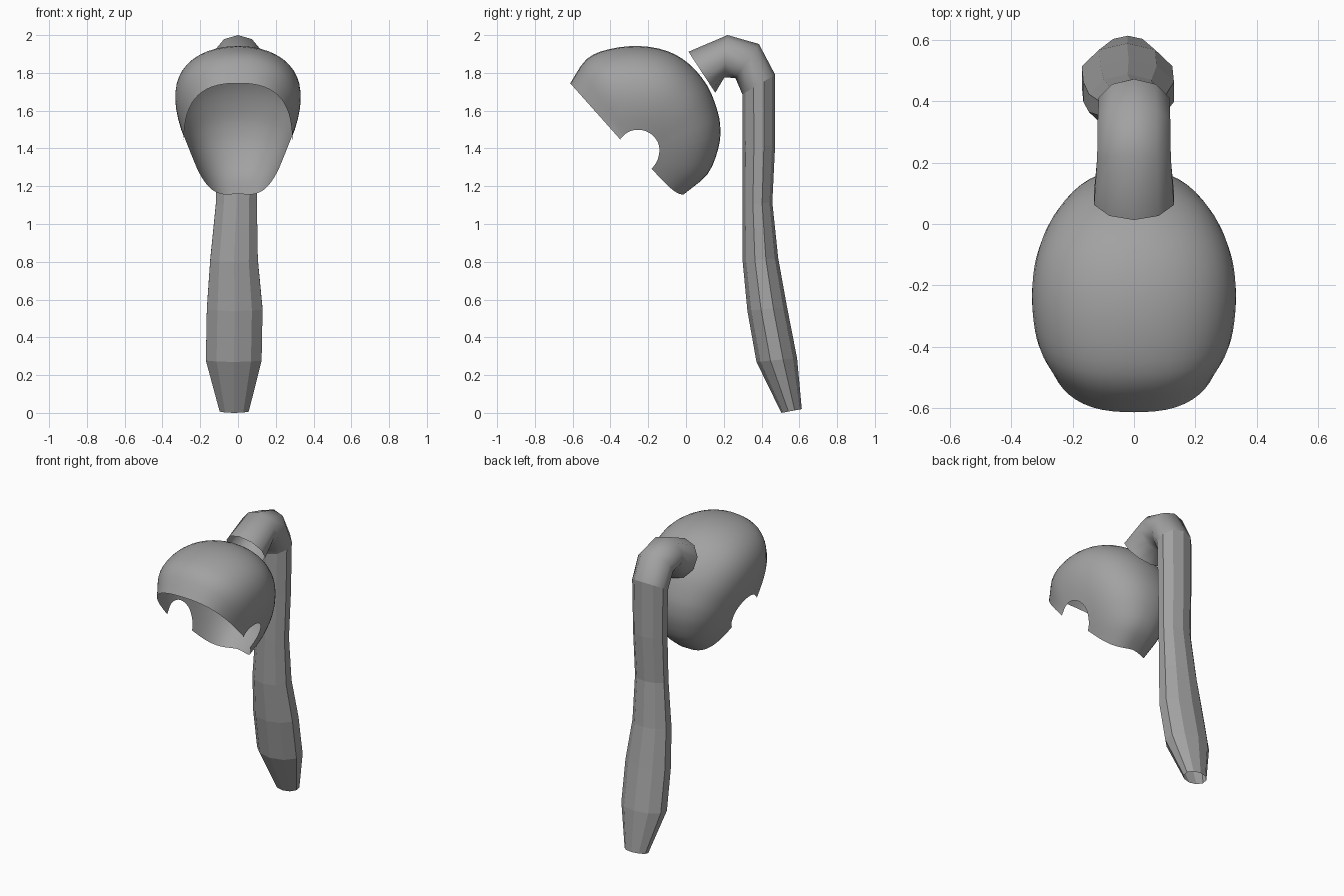
import bpy, bmesh, math
from mathutils import Vector

cube = bpy.data.objects.get("Cube")
if cube:
    bpy.data.objects.remove(cube)

# One plain grey for everything
grey = bpy.data.materials.new("hair_grey")
grey.use_nodes = True
COLOR = (0.36, 0.36, 0.36, 1)
grey.diffuse_color = COLOR
grey.node_tree.nodes["Principled BSDF"].inputs["Base Color"].default_value = COLOR


def make_object(name, bm, smooth):
    """Turn an open shell outward and add it to the scene."""
    bmesh.ops.recalc_face_normals(bm, faces=bm.faces)
    side = max(bm.faces, key=lambda f: f.calc_center_median().x)
    if side.normal.x < 0:
        bmesh.ops.reverse_faces(bm, faces=bm.faces)
    mesh = bpy.data.meshes.new(name)
    bm.to_mesh(mesh)
    bm.free()
    mesh.materials.append(grey)
    obj = bpy.data.objects.new(name, mesh)
    bpy.context.collection.objects.link(obj)
    for poly in mesh.polygons:
        poly.use_smooth = smooth


def spline(points, steps):
    """Smooth curve through the given points."""
    pts = [Vector(p) for p in points]
    pts = [2 * pts[0] - pts[1]] + pts + [2 * pts[-1] - pts[-2]]
    out = []
    for a, b, c, d in zip(pts, pts[1:], pts[2:], pts[3:]):
        for k in range(steps):
            t = k / steps
            out.append(0.5 * (2 * b + (c - a) * t + (2 * a - 5 * b + 4 * c - d) * t * t
                              + (3 * b - a - 3 * c + d) * t ** 3))
    return out + [pts[-2]]


# Hair cap: midline profile (y, z) from forehead over the crown to the nape,
# swept inward on both sides to the round ear notch
PROFILE = [(-.613, 1.745), (-.526, 1.873), (-.405, 1.926), (-.246, 1.942),
           (-.098, 1.915), (.018, 1.846), (.114, 1.73), (.167, 1.597),
           (.182, 1.5), (.17, 1.396), (.114, 1.264), (-.008, 1.16)]
EAR = Vector((-.27, 1.36))
NAPE_BOW = Vector((-.012, -.018))
ROWS = 14


def cap_section(mid, u):
    """Points across the cap, ear to ear; u runs from forehead to nape."""
    front, nape = (1 - u) ** 8, u ** 4
    notch = .118 + .03 * math.sin(math.pi * u) - .008 * u
    reach = (mid - EAR).length
    # Boxier cross-sections at the forehead and the nape
    n = 2.4 + front + 1.6 * nape
    m = 2 + .5 * max(front, nape)
    half = []
    for j in range(ROWS + 1):
        r = 1 - (1 - notch / reach) * (j / ROWS) ** 1.8
        p = EAR + (mid - EAR) * r + NAPE_BOW * math.sin(math.pi * j / ROWS) * u ** 8
        width = .212 + .43 * (p.y - 1.28)
        width += (.288 - width) * front
        half.append((width * max(0, 1 - r ** n) ** (1 / m), p.x, p.y))
    return half[:0:-1] + [(-x, y, z) for x, y, z in half]


bm = bmesh.new()
mids = spline(PROFILE, 3)
strips = [[bm.verts.new(p) for p in cap_section(mid, i / (len(mids) - 1))]
          for i, mid in enumerate(mids)]
for s, t in zip(strips, strips[1:]):
    for j in range(len(s) - 1):
        bm.faces.new((s[j], s[j + 1], t[j + 1], t[j]))
make_object("hair_cap", bm, True)


# Ponytail: open ten-sided tubes, rings as (outer y, z), (inner y, z), (min x, max x)
def tube(name, rings, smooth, sides=10):
    bm = bmesh.new()
    loops = []
    for outer, inner, (x0, x1) in rings:
        o, n = Vector(outer), Vector(inner)
        center, arm = (o + n) / 2, (o - n) / 2
        loop = []
        for k in range(sides):
            a = math.tau * k / sides
            p = center + arm * math.cos(a)
            x = (x0 + x1) / 2 + (x1 - x0) / 2 * math.sin(a) / math.sin(math.tau * .2)
            loop.append(bm.verts.new((x, p.x, p.y)))
        loops.append(loop)
    for s, t in zip(loops, loops[1:]):
        for k in range(sides):
            m = (k + 1) % sides
            bm.faces.new((s[k], s[m], t[m], t[k]))
    make_object(name, bm, smooth)


SEAM = ((.472, 1.79), (.298, 1.687), (-.115, .115))

tube("ponytail_bend", [
    ((.013, 1.912), (.155, 1.695), (-.13, .13)),
    ((.22, 2.0), (.204, 1.777), (-.12, .12)),
    ((.386, 1.953), (.262, 1.772), (-.118, .118)),
    SEAM], True)

tube("ponytail_length", [
    SEAM,
    ((.472, 1.42), (.30, 1.40), (-.113, .108)),
    ((.457, 1.115), (.30, 1.10), (-.117, .10)),
    ((.488, .82), (.30, .80), (-.147, .105)),
    ((.535, .56), (.325, .54), (-.165, .13)),
    ((.588, .29), (.373, .27), (-.17, .125)),
    ((.613, .02), (.505, 0), (-.097, .057))], False)
